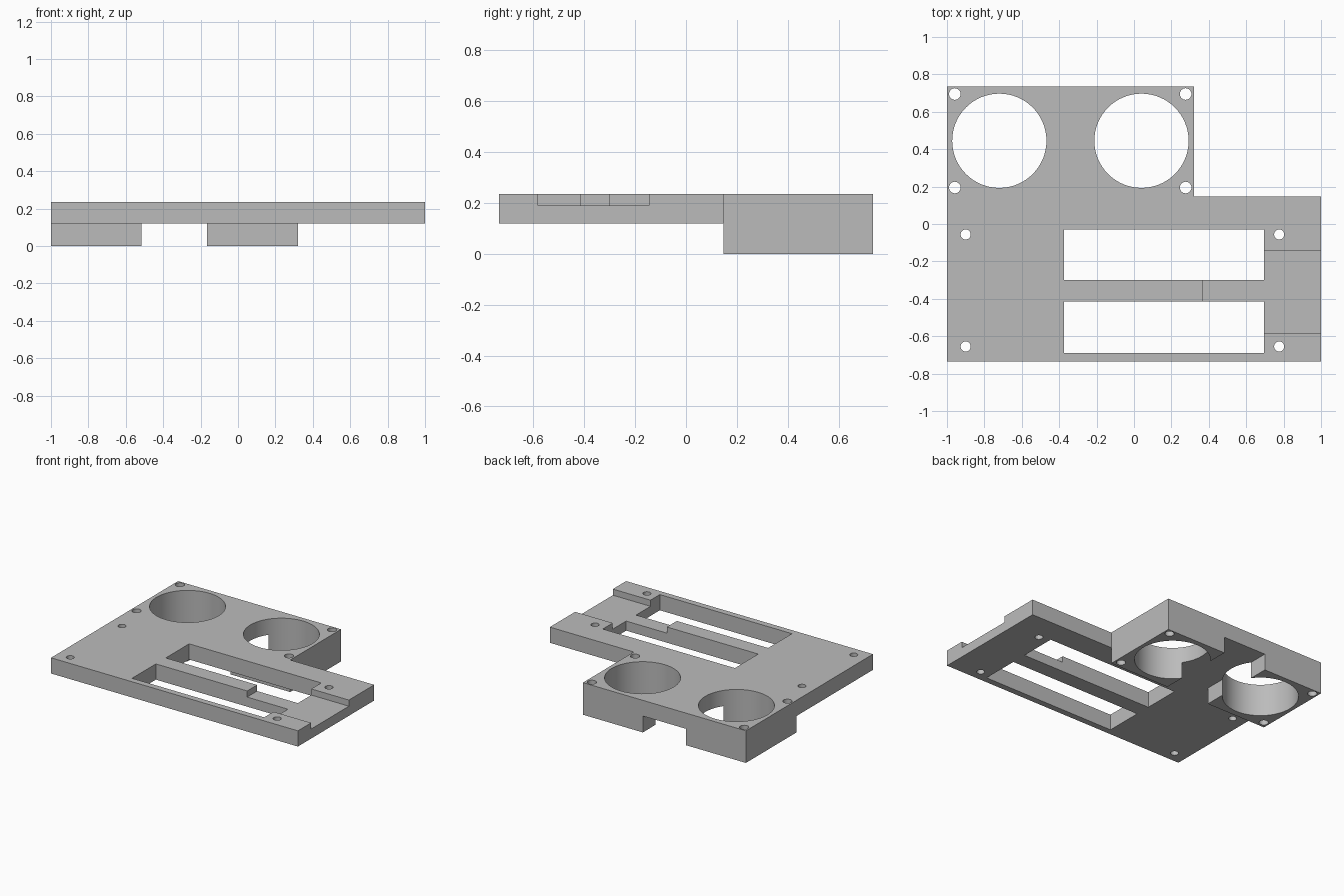
import bpy
import math

default = bpy.data.objects.get("Cube")
if default:
    bpy.data.objects.remove(default, do_unlink=True)

TOP, UNDER, STEP = 0.235, 0.12, 0.147   # plate top, plate underside, y where the deep block starts
BACK = 0.735


def box(name, x, y, z):
    """Box from (min, max) ranges."""
    bpy.ops.mesh.primitive_cube_add(size=1)
    ob = bpy.context.object
    ob.name = name
    ob.location = [(a + b) / 2 for a, b in (x, y, z)]
    ob.scale = [b - a for a, b in (x, y, z)]
    bpy.ops.object.transform_apply(location=True, rotation=False, scale=True)
    return ob


def drill(name, x, y, radius, sides):
    """Vertical cylinder passing through everything."""
    bpy.ops.mesh.primitive_cylinder_add(vertices=sides, radius=radius, depth=1, location=(x, y, TOP / 2))
    ob = bpy.context.object
    ob.name = name
    return ob


def cut(target, cutter):
    mod = target.modifiers.new("cut", 'BOOLEAN')
    mod.operation = 'DIFFERENCE'
    mod.solver = 'EXACT'
    mod.object = cutter
    bpy.context.view_layer.objects.active = target
    bpy.ops.object.modifier_apply(modifier=mod.name)
    bpy.data.objects.remove(cutter, do_unlink=True)


# Solid blank
plate = box("mounting_plate", (-1, 1), (-BACK, BACK), (0, TOP))

# Missing back corner, thin front section, cable channel under the back block
cut(plate, box("corner_cut", (0.32, 2), (STEP, 2), (-1, 1)))
cut(plate, box("underside_cut", (-2, 2), (-2, STEP), (-1, UNDER)))
cut(plate, box("channel_cut", (-0.515, -0.165), (0, 2), (-1, UNDER)))

# Shallow recess open to the left edge
cut(plate, box("recess_cut", (0.365, 2), (-0.582, -0.145), (0.19, 1)))

# Two long slots
for y in ((-0.3, -0.03), (-0.69, -0.415)):
    cut(plate, box("slot_cut", (-0.375, 0.695), y, (-1, 1)))

# Two large round openings
for x in (-0.72, 0.04):
    cut(plate, drill("opening_cut", x, 0.445, 0.252, 64))

# Screw holes: back group and front group
for xs, ys, radius in (((-0.958, 0.276), (0.195, 0.695), 0.031),
                       ((-0.9, 0.776), (-0.655, -0.056), 0.027)):
    for x in xs:
        for y in ys:
            cut(plate, drill("screw_cut", x, y, radius, 32))

# Grey plastic
grey = bpy.data.materials.new("grey_plastic")
grey.use_nodes = True
colour = (0.5, 0.5, 0.5, 1)
grey.diffuse_color = colour
grey.node_tree.nodes["Principled BSDF"].inputs["Base Color"].default_value = colour
plate.data.materials.clear()
plate.data.materials.append(grey)

bpy.ops.object.select_all(action='DESELECT')
plate.select_set(True)
bpy.context.view_layer.objects.active = plate
bpy.ops.object.shade_smooth_by_angle(angle=math.radians(30))
